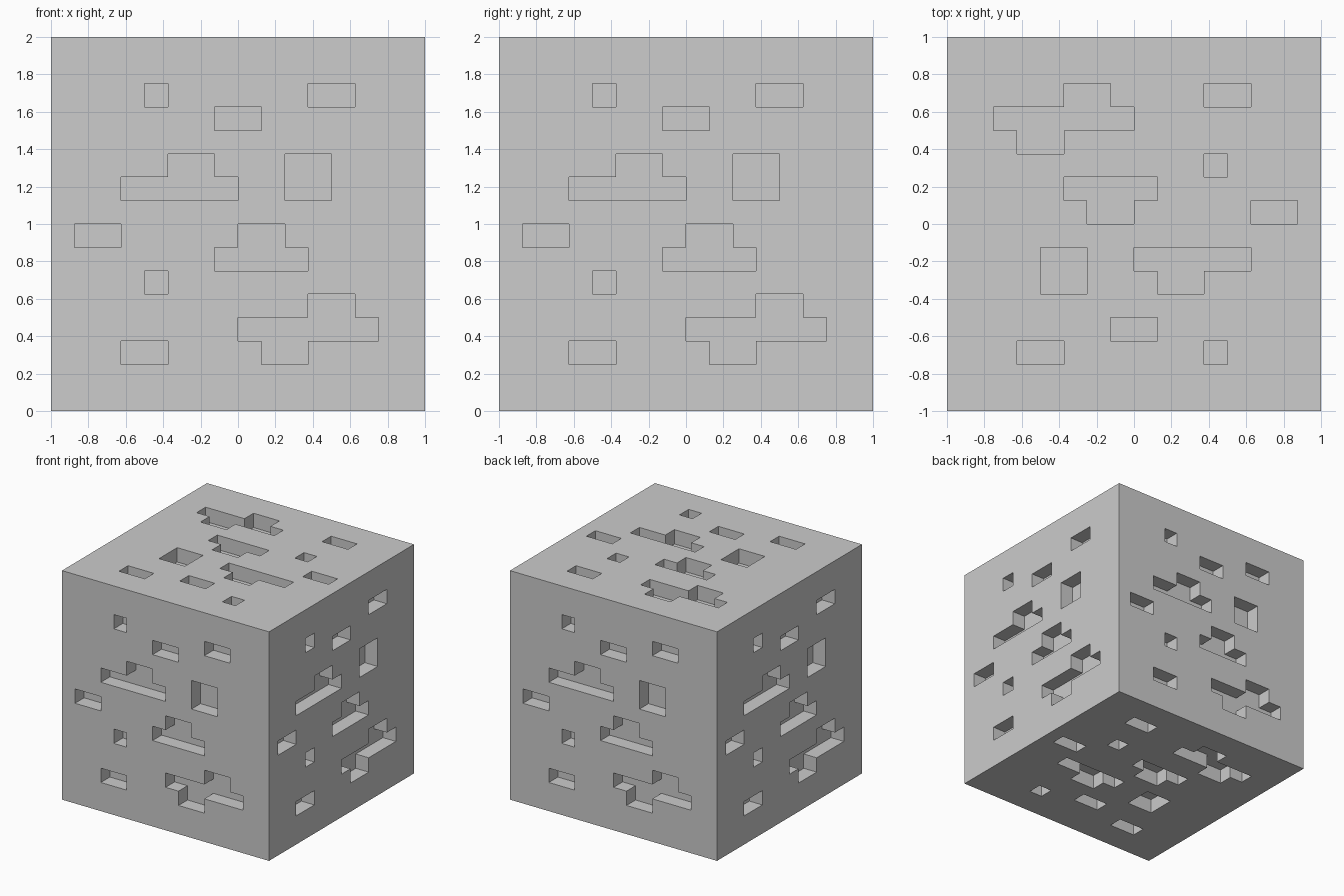
import bpy
import bmesh
from mathutils import Matrix, Vector

default = bpy.data.objects.get("Cube")
if default:
    bpy.data.objects.remove(default, do_unlink=True)

CELLS = 16
CELL = 2 / CELLS

# Pits on one side, in cells: first column, last column, first row, last row
PITS = [
    (4, 4, 13, 13), (11, 12, 13, 13), (7, 8, 12, 12),
    (5, 6, 10, 10), (3, 7, 9, 9),                      # stepped pit
    (10, 11, 9, 10), (1, 2, 7, 7),
    (8, 9, 7, 7), (7, 10, 6, 6),                       # stepped pit
    (4, 4, 5, 5),
    (11, 12, 4, 4), (8, 13, 3, 3), (9, 10, 2, 2),      # large stepped pit
    (3, 4, 2, 2),
]

X, Y, Z = Vector((1, 0, 0)), Vector((0, 1, 0)), Vector((0, 0, 1))

# Each side: direction of columns, direction of rows, outward direction
SIDES = [
    (X, Z, -Y), (Y, Z, X), (-X, Z, Y), (-Y, Z, -X),
    (-X, -Y, Z), (-X, -Y, -Z),
]


def in_pit(face):
    c = face.calc_center_median()
    col, row = int((c.x + 1) / CELL), int((c.y + 1) / CELL)
    return any(a <= col <= b and r <= row <= s for a, b, r, s in PITS)


def add_side(bm, across, up, out):
    """Add one gridded side and push its pits one cell inward."""
    verts = bmesh.ops.create_grid(
        bm, x_segments=CELLS, y_segments=CELLS, size=1)["verts"]
    faces = {f for v in verts for f in v.link_faces}
    pits = [f for f in faces if in_pit(f)]
    result = bmesh.ops.extrude_face_region(bm, geom=pits)["geom"]
    floor = [g for g in result if isinstance(g, bmesh.types.BMVert)]
    bmesh.ops.translate(bm, vec=-CELL * Z, verts=floor)
    # Open the pits by removing the faces left over their mouths
    lids = [f for f in pits if f.is_valid]
    bmesh.ops.delete(bm, geom=lids, context='FACES')
    # Turn the finished panel onto its side of the block
    panel = {v for v in verts if v.is_valid} | set(floor)
    turn = Matrix((across, up, out)).transposed()
    for v in panel:
        v.co = turn @ (v.co + Z) + Z


# Block
bm = bmesh.new()
for side in SIDES:
    add_side(bm, *side)
bmesh.ops.remove_doubles(bm, verts=bm.verts[:], dist=0.001)
bmesh.ops.recalc_face_normals(bm, faces=bm.faces[:])

mesh = bpy.data.meshes.new("pitted_block")
bm.to_mesh(mesh)
bm.free()
block = bpy.data.objects.new("pitted_block", mesh)
bpy.context.collection.objects.link(block)

# Single grey material
grey = bpy.data.materials.new("mid_grey")
grey.use_nodes = True
colour = (0.604, 0.604, 0.604, 1)
grey.diffuse_color = colour
grey.node_tree.nodes["Principled BSDF"].inputs["Base Color"].default_value = colour
mesh.materials.append(grey)
